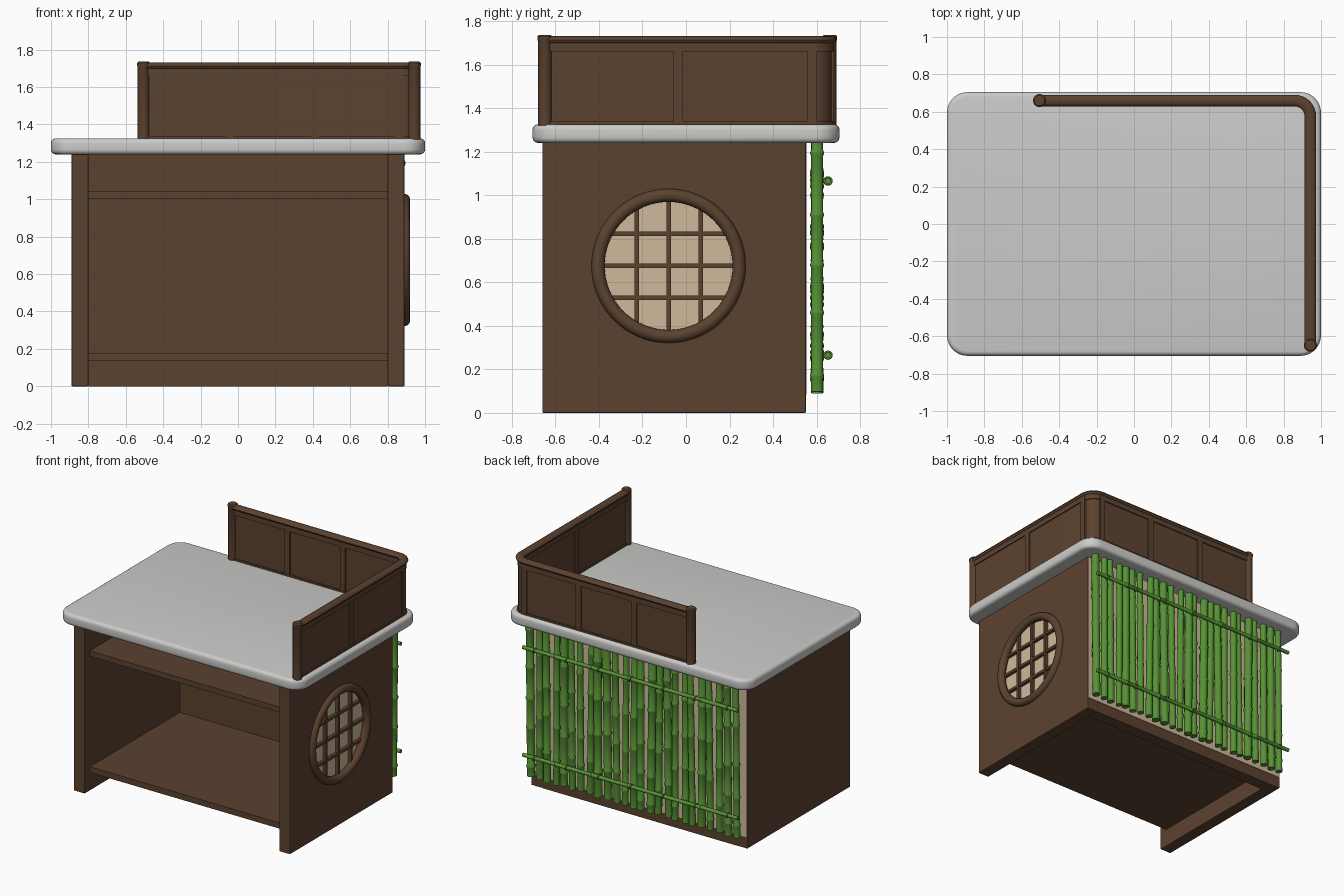
import bpy, bmesh, math, random
from mathutils import Vector

if "Cube" in bpy.data.objects:
    bpy.data.objects.remove(bpy.data.objects["Cube"])

random.seed(4)

def material(name, rgb):
    m = bpy.data.materials.new(name)
    m.diffuse_color = (*rgb, 1)
    m.use_nodes = True
    m.node_tree.nodes["Principled BSDF"].inputs["Base Color"].default_value = m.diffuse_color
    return m

WOOD = material("dark_wood", (0.105, 0.054, 0.029))
STONE = material("pale_stone", (0.60, 0.60, 0.59))
PAPER = material("cream_paper", (0.62, 0.49, 0.33))
GREEN = material("bamboo_green", (0.095, 0.29, 0.035))

def finish(bm, name, mat, smooth=True, angle=35):
    bmesh.ops.recalc_face_normals(bm, faces=bm.faces)
    me = bpy.data.meshes.new(name)
    bm.to_mesh(me)
    bm.free()
    ob = bpy.data.objects.new(name, me)
    bpy.context.collection.objects.link(ob)
    me.materials.append(mat)
    if smooth:
        bpy.ops.object.select_all(action='DESELECT')
        ob.select_set(True)
        bpy.context.view_layer.objects.active = ob
        bpy.ops.object.shade_smooth_by_angle(angle=math.radians(angle))
    return ob

def box(name, lo, hi, mat, bevel=0.0):
    bm = bmesh.new()
    bmesh.ops.create_cube(bm, size=1)
    for v in bm.verts:
        v.co = [(lo[i] + hi[i]) / 2 + v.co[i] * (hi[i] - lo[i]) for i in range(3)]
    if bevel:
        bmesh.ops.bevel(bm, geom=bm.edges[:], offset=bevel, segments=2, profile=0.5, affect='EDGES')
    return finish(bm, name, mat, smooth=False)

def loft(name, rings, mat, closed=False, angle=35):
    """Skin a list of point rings; cap the ends unless closed."""
    bm = bmesh.new()
    vs = [[bm.verts.new(p) for p in r] for r in rings]
    n = len(vs[0])
    pairs = list(zip(vs, vs[1:])) + ([(vs[-1], vs[0])] if closed else [])
    for a, b in pairs:
        for i in range(n):
            bm.faces.new((a[i], a[(i + 1) % n], b[(i + 1) % n], b[i]))
    if not closed:
        bm.faces.new(vs[0])
        bm.faces.new(vs[-1])
    return finish(bm, name, mat, angle=angle)

def pole(name, base, axis, profile, mat, n=12):
    """Lathe (distance, radius) pairs along an axis."""
    axis = Vector(axis).normalized()
    u = axis.orthogonal().normalized()
    w = axis.cross(u)
    rings = []
    for d, r in profile:
        c = Vector(base) + axis * d
        rings.append([c + r * (math.cos(t) * u + math.sin(t) * w)
                      for t in (2 * math.pi * i / n for i in range(n))])
    return loft(name, rings, mat)

def torus(name, c, axis, R, r, mat, n=48, m=12):
    axis = Vector(axis).normalized()
    u = axis.orthogonal().normalized()
    w = axis.cross(u)
    rings = []
    for i in range(n):
        a = 2 * math.pi * i / n
        d = math.cos(a) * u + math.sin(a) * w
        rings.append([Vector(c) + d * (R + r * math.cos(2 * math.pi * j / m))
                      + axis * r * math.sin(2 * math.pi * j / m) for j in range(m)])
    return loft(name, rings, mat, closed=True)

# --- countertop slab with round corners and soft rim
bm = bmesh.new()
bmesh.ops.create_cube(bm, size=1)
for v in bm.verts:
    v.co = (v.co.x * 2, v.co.y * 1.41, 1.2825 + v.co.z * 0.085)
vertical = [e for e in bm.edges if abs(e.verts[0].co.z - e.verts[1].co.z) > 0.01]
bmesh.ops.bevel(bm, geom=vertical, offset=0.11, segments=8, profile=0.5, affect='EDGES')
rim = [e for e in bm.edges if abs(e.verts[0].co.z - e.verts[1].co.z) < 0.001]
bmesh.ops.bevel(bm, geom=rim, offset=0.025, segments=4, profile=0.5, affect='EDGES')
finish(bm, "countertop", STONE, angle=40)

# --- cabinet body
box("left_panel", (-0.89, -0.66, 0), (-0.80, 0.55, 1.245), WOOD, 0.004)
right = box("right_panel", (0.80, -0.66, 0), (0.89, 0.55, 1.245), WOOD, 0.004)
box("back_panel", (-0.80, 0.46, 0), (0.80, 0.549, 1.245), WOOD)
box("upper_shelf", (-0.80, -0.60, 1.0), (0.80, 0.46, 1.04), WOOD)
box("lower_shelf", (-0.80, -0.60, 0.135), (0.80, 0.46, 0.178), WOOD)
box("back_paper", (-0.885, 0.546, 0.085), (0.885, 0.553, 1.24), PAPER)

# --- round lattice window in the right panel
CY, CZ, R = -0.08, 0.675, 0.31
cutter = pole("window_cutter", (0.7, CY, CZ), (1, 0, 0), [(0, R), (0.3, R)], WOOD, 64)
mod = right.modifiers.new("window_hole", 'BOOLEAN')
mod.object = cutter
mod.solver = 'EXACT'
bpy.context.view_layer.objects.active = right
bpy.ops.object.modifier_apply(modifier=mod.name)
bpy.data.objects.remove(cutter)
pole("window_paper", (0.856, CY, CZ), (1, 0, 0), [(0, R), (0.009, R)], PAPER, 64)
torus("window_ring", (0.89, CY, CZ), (1, 0, 0), 0.324, 0.03, WOOD, 64)
for k in (-1, 0, 1):
    o = k * 0.147
    h = math.sqrt(R * R - o * o)
    box("lattice_upright", (0.85, CY + o - 0.01, CZ - h), (0.89, CY + o + 0.01, CZ + h), WOOD)
    box("lattice_crossbar", (0.852, CY - h, CZ + o - 0.01), (0.888, CY + h, CZ + o + 0.01), WOOD)

# --- bamboo screen on the back
COUNT = 25
for i in range(COUNT):
    x = -0.835 + 1.69 * i / (COUNT - 1) + random.uniform(-0.012, 0.012)
    r = random.uniform(0.023, 0.03)
    z0, z1 = 0.09 + random.uniform(0, 0.012), 1.242
    prof, d, L = [(0, r)], random.uniform(0.06, 0.25), z1 - z0
    while d < L - 0.04:
        prof += [(d - 0.015, r * 0.97), (d - 0.004, r * 1.13), (d + 0.004, r * 1.13), (d + 0.015, r * 0.95)]
        d += random.uniform(0.2, 0.3)
    prof.append((L, r * 0.93))
    lean = random.uniform(-0.016, 0.016)
    pole("bamboo_pole", (x, 0.602, z0), (lean, 0, 1), prof, GREEN)
for z in (0.265, 1.065):
    prof = [(0, 0.014)]
    for k in range(1, 6):
        d = k * 0.3
        prof += [(d - 0.008, 0.014), (d, 0.018), (d + 0.008, 0.014)]
    prof.append((1.77, 0.014))
    pole("bamboo_rail", (-0.885, 0.652, z), (1, 0, 0), prof, GREEN)
    for k in range(7):
        torus("rail_tie", (-0.80 + k * 0.265, 0.652, z), (1, 0, 0.25), 0.017, 0.005, GREEN, 16, 6)

# --- L-shaped railing swept along a path with a rounded corner
BX, BY, CR = 0.943, 0.66, 0.085
path = [(-0.505, BY, 0, 1)]
for i in range(9):
    a = math.pi / 2 * (1 - i / 8)
    path.append((BX - CR + CR * math.cos(a), BY - CR + CR * math.sin(a), math.cos(a), math.sin(a)))
path.append((BX, -0.645, 1, 0))

def sweep(name, section):
    loft(name, [[(x + nx * s, y + ny * s, z) for s, z in section] for x, y, nx, ny in path], WOOD)

def rect(h, z0, z1):
    return [(-h, z0), (h, z0), (h, z1), (-h, z1)]

sweep("railing_panel", rect(0.012, 1.32, 1.70))
sweep("railing_foot", rect(0.022, 1.32, 1.338))
sweep("railing_upper_strip", rect(0.02, 1.66, 1.70))
sweep("railing_handrail", [(0.031 * math.cos(t), 1.712 + 0.019 * math.sin(t))
                           for t in (2 * math.pi * i / 12 for i in range(12))])
for x in (-0.045, 0.412, 0.86):
    box("railing_upright", (x - 0.022, BY - 0.02, 1.325), (x + 0.022, BY + 0.02, 1.70), WOOD)
for y in (-0.035, 0.58):
    box("railing_upright", (BX - 0.02, y - 0.022, 1.325), (BX + 0.02, y + 0.022, 1.70), WOOD)
for x, y in ((-0.505, BY), (BX, -0.648)):
    pole("railing_end_post", (x, y, 1.32), (0, 0, 1),
         [(0, 0.032), (0.388, 0.032), (0.394, 0.035), (0.408, 0.035), (0.416, 0.028)], WOOD, 20)
